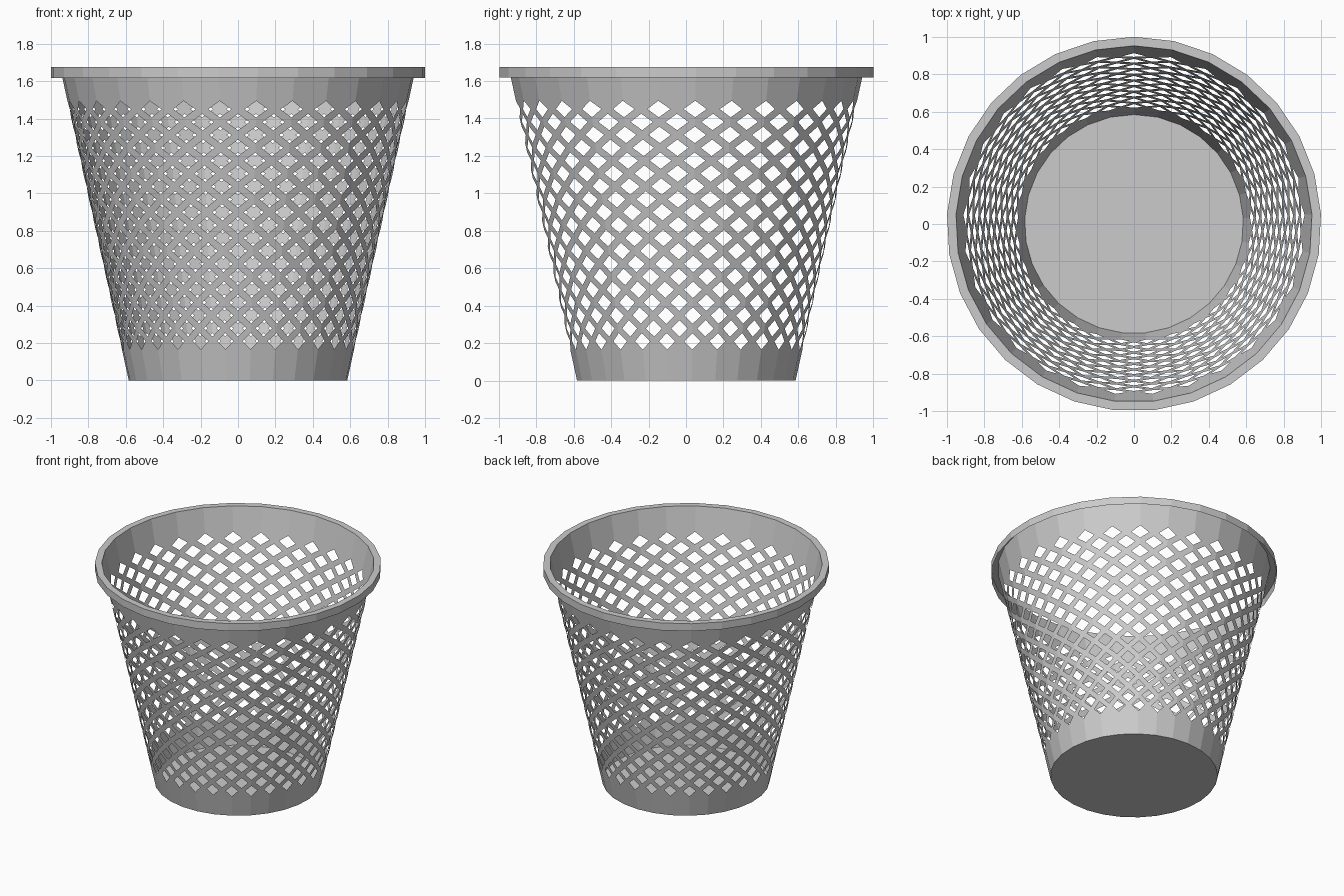
import bpy, bmesh
from math import sin, cos, pi, floor

if "Cube" in bpy.data.objects:
    bpy.data.objects.remove(bpy.data.objects["Cube"])

N = 29                      # sides, one hole column per side
H, R0, R1, RIM = 1.675, 0.585, 0.953, 1.001
Z0, DZ, ROWS = 0.21, 0.0689, 19   # first hole row, row spacing, row count
HOLE = 0.64                 # hole size relative to its lattice cell


def corner(k, r, z):
    a = pi / 2 + 2 * pi * k / N
    return (r * cos(a), r * sin(a), z)


def wall(u, z):
    """Point on the faceted cone; u counts sides around it."""
    r = R0 + (R1 - R0) * z / H
    k = floor(u + 1e-6)
    t = max(0.0, u - k)
    a, b = corner(k, r, z), corner(k + 1, r, z)
    return tuple(p + (q - p) * t for p, q in zip(a, b))


def make(name, polys):
    bm = bmesh.new()
    for poly in polys:
        bm.faces.new([bm.verts.new(p) for p in poly])
    bmesh.ops.remove_doubles(bm, verts=bm.verts, dist=1e-4)
    bmesh.ops.recalc_face_normals(bm, faces=bm.faces)
    me = bpy.data.meshes.new(name)
    bm.to_mesh(me)
    bm.free()
    ob = bpy.data.objects.new(name, me)
    bpy.context.collection.objects.link(ob)
    return ob


# Wall: solid bands above and below a staggered diamond lattice
polys = []
zt = Z0 + (ROWS - 1) * DZ
for k in range(N):
    polys.append([wall(k, 0), wall(k + 1, 0), wall(k + 1, Z0 - DZ),
                  wall(k + .5, Z0), wall(k, Z0 - DZ)])
    polys.append([wall(k, zt + DZ), wall(k + .5, zt), wall(k + 1, zt + DZ),
                  wall(k + 1, H), wall(k, H)])
    for row in range(ROWS):
        u, z = k + .5 * (row % 2), Z0 + row * DZ
        dirs = [(.5, 0), (0, DZ), (-.5, 0), (0, -DZ)]
        outer = [wall(u + a, z + b) for a, b in dirs]
        inner = [wall(u + a * HOLE, z + b * HOLE) for a, b in dirs]
        for i in range(4):
            j = (i + 1) % 4
            polys.append([outer[i], outer[j], inner[j], inner[i]])
# Floor disc
polys.append([corner(k, R0, 0) for k in range(N)])
make("basket_body", polys)

# Rim: flat lip with a short outer skirt
polys = []
for k in range(N):
    polys.append([corner(k, R1, H), corner(k + 1, R1, H),
                  corner(k + 1, RIM, H), corner(k, RIM, H)])
    polys.append([corner(k, RIM, H), corner(k + 1, RIM, H),
                  corner(k + 1, RIM, 1.618), corner(k, RIM, 1.618)])
make("rim", polys)
